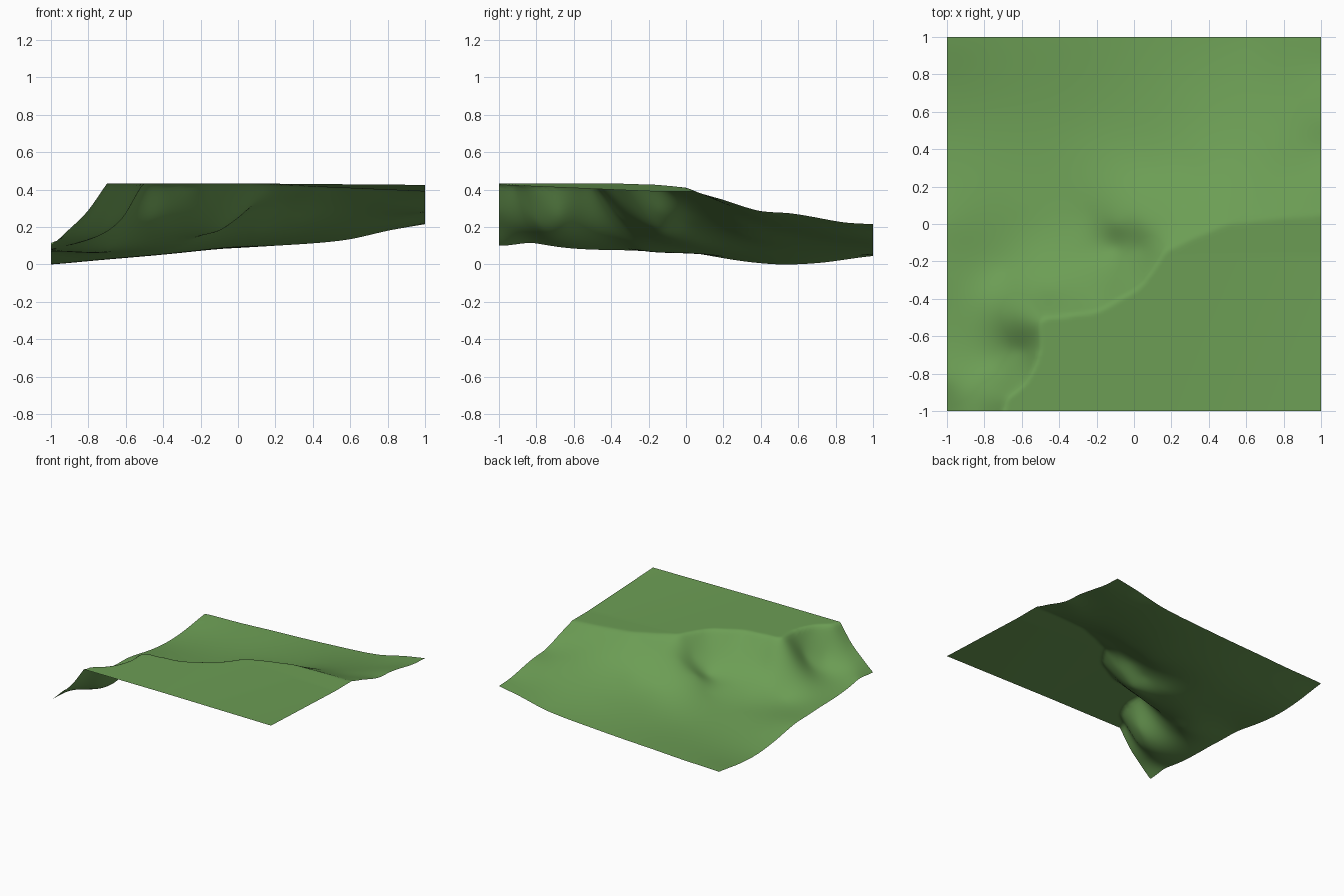
import bpy, bmesh, math

if "Cube" in bpy.data.objects:
    bpy.data.objects.remove(bpy.data.objects["Cube"])

N = 120  # grid resolution

# rim of the plateau, x increasing
RIM = [(-.70, -1), (-.68, -.93), (-.58, -.84), (-.52, -.72), (-.505, -.60), (-.50, -.52),
       (-.40, -.495), (-.20, -.465), (-.08, -.40), (.02, -.34), (.10, -.24), (.16, -.15),
       (.30, -.08), (.50, 0), (.70, .025), (1, .05)]

# spot heights on the open edges of the slope
EDGES = [(-1, -1, .1), (-1, -.83, .115), (-1, -.6, .085), (-1, -.3, .075), (-1, 0, .065),
         (-1, .25, .025), (-1, .5, 0), (-1, .75, .012), (-1, 1, .045), (-.9, -1, .19),
         (-.8, -1, .29), (-.7, 1, .055), (-.4, 1, .07), (-.1, 1, .083), (.2, 1, .1),
         (.6, 1, .135), (.8, 1, .18), (1, 1, .215), (1, .2, .345), (1, .4, .285),
         (1, .55, .274), (1, .7, .25), (1, .85, .224)]

# spot heights on spurs, gullies and the lower bench
SPOTS = [(-.6, -.5, .31), (-.7, -.49, .2), (-.85, -.47, .11),          # west spur
         (-.6, -.68, .27), (-.75, -.66, .15), (-.7, -.82, .25), (-.85, -.84, .17),
         (-.45, -.35, .25), (-.3, -.3, .245), (-.5, -.2, .14), (-.7, -.25, .09),
         (-.3, -.1, .14), (-.1, -.28, .29), (-.1, -.13, .18), (.04, -.14, .29),  # gully
         (.05, 0, .29), (-.1, 0, .21), (-.25, .05, .125), (-.6, .1, .065),
         (.25, .1, .32), (.5, .2, .31), (.3, .25, .24), (.8, .25, .31), (.1, .27, .18),
         (.35, .4, .2), (.6, .4, .245), (.8, .44, .262),               # bench
         (.6, .52, .212), (.6, .75, .165), (.8, .7, .21), (.3, .65, .14),
         (-.1, .3, .13), (0, .6, .1), (-.3, .5, .065), (-.6, .5, .035)]


def plateau(x, y):
    t = max(0, x)
    return .433 - .008 * t - .035 * t * min(1, (y + 1) * 1.2)


def rim_y(x):
    for (x0, y0), (x1, y1) in zip(RIM, RIM[1:]):
        if x0 <= x <= x1:
            return y0 + (y1 - y0) * (x - x0) / (x1 - x0)
    return -9


def kernel(dx, dy):
    r = dx * dx + dy * dy
    return r * math.log(r) if r > 1e-12 else 0


def solve(a, b):
    n = len(b)
    m = [row + [v] for row, v in zip(a, b)]
    for i in range(n):
        p = max(range(i, n), key=lambda k: abs(m[k][i]))
        m[i], m[p] = m[p], m[i]
        for k in range(i + 1, n):
            f = m[k][i] / m[i][i]
            if f:
                m[k] = [u - f * v for u, v in zip(m[k], m[i])]
    out = [0] * n
    for i in reversed(range(n)):
        out[i] = (m[i][n] - sum(m[i][k] * out[k] for k in range(i + 1, n))) / m[i][i]
    return out


# thin-plate surface through the rim and the spot heights
pts = EDGES + SPOTS
for (x0, y0), (x1, y1) in zip(RIM, RIM[1:]):
    steps = 2 if math.hypot(x1 - x0, y1 - y0) > .15 else 1
    for k in range(steps):
        x, y = x0 + (x1 - x0) * k / steps, y0 + (y1 - y0) * k / steps
        pts.append((x, y, plateau(x, y)))
pts.append((1, .05, plateau(1, .05)))
rows = [[kernel(x - u, y - v) for u, v, _ in pts] + [1, x, y] for x, y, _ in pts]
rows += [[f(p) for p in pts] + [0, 0, 0]
         for f in (lambda p: 1, lambda p: p[0], lambda p: p[1])]
w = solve(rows, [p[2] for p in pts] + [0, 0, 0])


def height(x, y):
    top = plateau(x, y)
    if y <= rim_y(x):
        return top
    z = w[-3] + w[-2] * x + w[-1] * y
    z += sum(c * kernel(x - u, y - v) for c, (u, v, _) in zip(w, pts))
    return max(0, min(z, top))


# terrain sheet
bm = bmesh.new()
grid = [[bm.verts.new((-1 + 2 * i / N, -1 + 2 * j / N, 0)) for i in range(N + 1)]
        for j in range(N + 1)]
for v in bm.verts:
    v.co.z = height(v.co.x, v.co.y)
for j in range(N):
    for i in range(N):
        bm.faces.new((grid[j][i], grid[j][i + 1], grid[j + 1][i + 1], grid[j + 1][i]))
# soften the rim slightly
bmesh.ops.smooth_vert(bm, verts=[v for v in bm.verts if not v.is_boundary], factor=.5,
                      use_axis_x=False, use_axis_y=False, use_axis_z=True)
for f in bm.faces:
    f.smooth = True
mesh = bpy.data.meshes.new("terrain")
bm.to_mesh(mesh)
bm.free()
mat = bpy.data.materials.new("grass green")
mat.diffuse_color = (.15, .34, .09, 1)
mat.use_nodes = True
mat.node_tree.nodes["Principled BSDF"].inputs["Base Color"].default_value = mat.diffuse_color
mesh.materials.append(mat)
bpy.context.collection.objects.link(bpy.data.objects.new("terrain", mesh))
